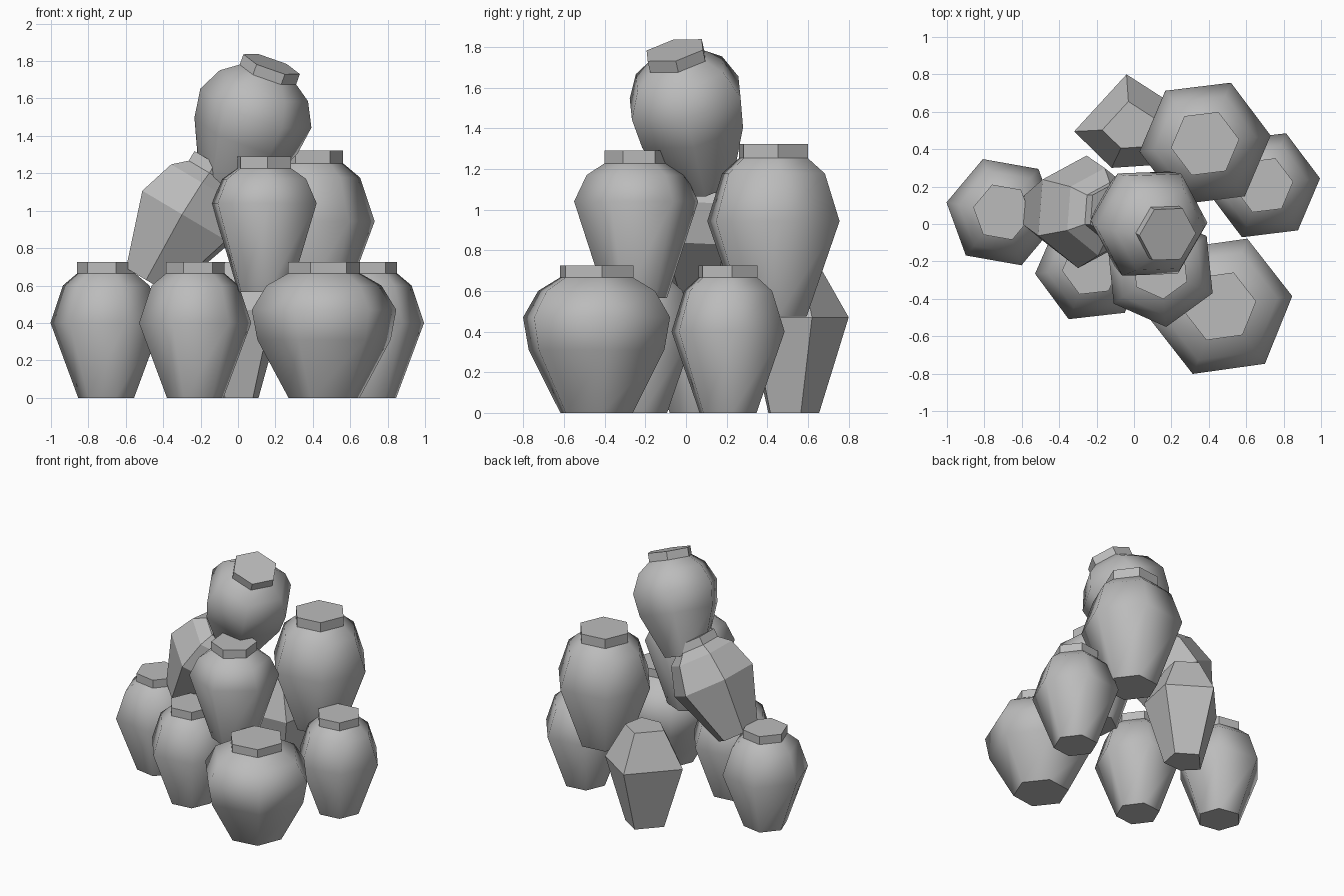
import bpy, bmesh
from math import cos, sin, radians
from mathutils import Vector, Matrix

cube = bpy.data.objects.get("Cube")
if cube:
    bpy.data.objects.remove(cube, do_unlink=True)

clay = bpy.data.materials.new("grey_clay")
clay.use_nodes = True
clay.diffuse_color = (0.5, 0.5, 0.5, 1)
clay.node_tree.nodes["Principled BSDF"].inputs["Base Color"].default_value = (0.5, 0.5, 0.5, 1)

# Profiles as (radius, height), foot to shoulder
JAR = [(0.152, 0), (0.302, 0.4), (0.235, 0.6), (0.157, 0.665)]
VASE = [(0.152, 0), (0.307, 0.475), (0.245, 0.605), (0.157, 0.662)]
ROUND = [(0.155, 0), (0.292, 0.31), (0.315, 0.47), (0.25, 0.6), (0.16, 0.665)]
WIDE = [(0.192, 0), (0.36, 0.31), (0.39, 0.47), (0.31, 0.6), (0.195, 0.665)]
LID_TOP = 0.725


def loft(name, rings, smooth_bands=0):
    """Skin closed rings of points, cap both ends, smooth the first bands."""
    bm = bmesh.new()
    loops = [[bm.verts.new(p) for p in ring] for ring in rings]
    n = len(loops[0])
    for band, (low, high) in enumerate(zip(loops, loops[1:])):
        for i in range(n):
            j = (i + 1) % n
            face = bm.faces.new((low[i], low[j], high[j], high[i]))
            face.smooth = band < smooth_bands
    bm.faces.new(loops[0][::-1])
    bm.faces.new(loops[-1])
    bmesh.ops.recalc_face_normals(bm, faces=bm.faces)
    for edge in bm.edges:
        edge.smooth = all(f.smooth for f in edge.link_faces)
    mesh = bpy.data.meshes.new(name)
    bm.to_mesh(mesh)
    bm.free()
    mesh.materials.append(clay)
    obj = bpy.data.objects.new(name, mesh)
    bpy.context.collection.objects.link(obj)
    return obj


def jar(name, profile, base, turn, scale=1, axis=(0, 0, 1), smooth=True):
    """Six-sided jar with a flat-sided lid, leaning along axis."""
    rows = profile + [(profile[-1][0], LID_TOP)]
    angles = [radians(turn + 60 * i) for i in range(6)]
    rings = [[(r * cos(a), r * sin(a), z) for a in angles] for r, z in rows]
    obj = loft(name, rings, len(profile) - 1 if smooth else 0)
    lean = Vector((0, 0, 1)).rotation_difference(Vector(axis).normalized())
    obj.matrix_world = (Matrix.Translation(base) @ lean.to_matrix().to_4x4()
                        @ Matrix.Scale(scale, 4))
    return obj


# Ground layer
jar("left_ground_jar", JAR, (-0.705, 0.063, 0), 50)
jar("middle_ground_jar", JAR, (-0.229, -0.232, 0), 6.5)
jar("wide_front_jar", WIDE, (0.46, -0.44, 0), 8)
jar("right_ground_jar", JAR, (0.695, 0.207, 0), 7)

# Second layer
jar("tall_back_jar", JAR, (0.38, 0.43, 0.475), 7, 1.17)
jar("upper_front_jar", VASE, (0.14, -0.245, 0.565), 36)
jar("leaning_jar", JAR, (-0.48, 0.065, 0.623), 25, axis=(0.51, 0, 0.86), smooth=False)

# Top of the pile
jar("top_jar", ROUND, (-0.06, 0.09, 1.115), 0, axis=(0.33, -0.2, 0.92))

# Lidless faceted pot at the back
outline = [(0.24, 0.62), (-0.04, 0.8), (-0.32, 0.495), (-0.12, 0.3), (0.18, 0.32)]
cx, cy = -0.02, 0.51
loft("back_faceted_pot",
     [[(cx + (x - cx) * k, cy + (y - cy) * k, z) for x, y in outline]
      for k, z in ((0.5, 0), (1, 0.47), (0.5, 0.725))])
